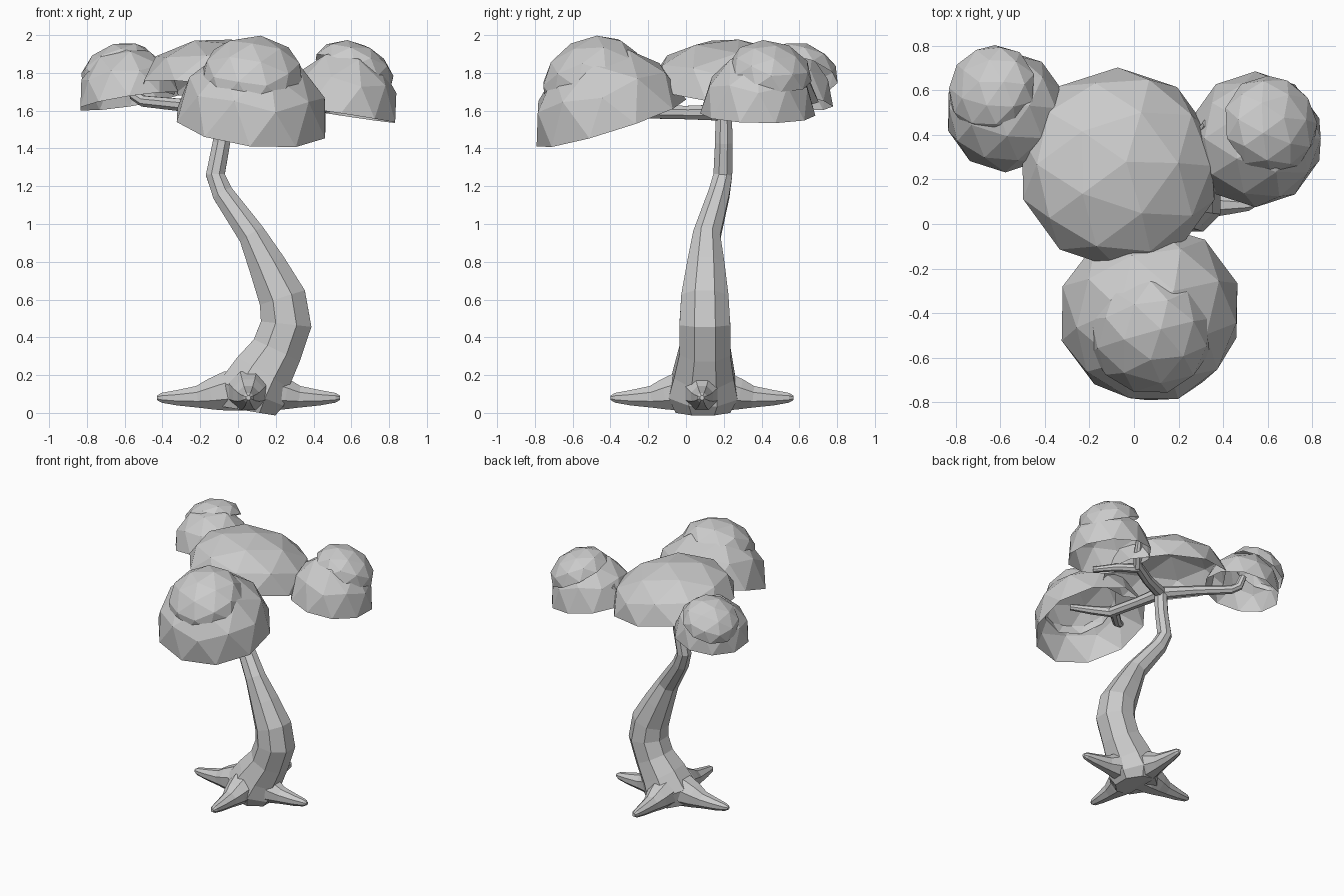
import bpy, bmesh, math
from mathutils import Vector, Matrix


def finish(name, bm):
    me = bpy.data.meshes.new(name)
    bm.normal_update()
    bm.to_mesh(me)
    bm.free()
    ob = bpy.data.objects.new(name, me)
    bpy.context.collection.objects.link(ob)
    return ob


def tube(name, pts, ref, sides=8):
    """Faceted tube through (x, y, z, radius) points."""
    bm = bmesh.new()
    P = [Vector(p[:3]) for p in pts]
    rings = []
    for i, p in enumerate(P):
        t = (P[min(i + 1, len(P) - 1)] - P[max(i - 1, 0)]).normalized()
        u = Vector(ref)
        u = (u - t * u.dot(t)).normalized()
        v = t.cross(u)
        ring = []
        for k in range(sides):
            a = 2 * math.pi * (k + 0.5) / sides
            ring.append(bm.verts.new(p + (u * math.cos(a) + v * math.sin(a)) * pts[i][3] * 1.04))
        rings.append(ring)
    for a, b in zip(rings, rings[1:]):
        for k in range(sides):
            j = (k + 1) % sides
            bm.faces.new((a[k], a[j], b[j], b[k]))
    bm.faces.new(rings[0][::-1])
    bm.faces.new(rings[-1])
    return finish(name, bm)


def dome(name, centre, r, h, normal):
    """Open half icosphere, rim centred at centre, leaning along normal."""
    bm = bmesh.new()
    bmesh.ops.create_icosphere(bm, subdivisions=2, radius=1)
    low = [v for v in bm.verts if v.co.z < -0.05]
    bmesh.ops.delete(bm, geom=low, context='VERTS')
    rot = Vector((0, 0, 1)).rotation_difference(Vector(normal).normalized())
    bm.transform(Matrix.Translation(centre) @ rot.to_matrix().to_4x4() @ Matrix.Diagonal((r, r, h, 1)))
    return finish(name, bm)


# Curved trunk
tube("trunk", [
    (0.055, 0.09, 0.01, 0.15), (0.07, 0.09, 0.10, 0.19), (0.13, 0.095, 0.21, 0.165),
    (0.205, 0.10, 0.33, 0.14), (0.255, 0.10, 0.47, 0.14), (0.235, 0.10, 0.61, 0.13),
    (0.155, 0.105, 0.78, 0.103), (0.075, 0.11, 0.94, 0.075), (-0.08, 0.175, 1.16, 0.058),
    (-0.12, 0.195, 1.26, 0.052), (-0.088, 0.20, 1.43, 0.048), (-0.08, 0.20, 1.60, 0.045)], (0, 1, 0))

# Four roots spreading from the base
for i in range(4):
    a = i * math.pi / 2
    c, s = math.cos(a), math.sin(a)
    prof = [(0.0, 0.12, 0.11), (0.12, 0.115, 0.108), (0.20, 0.098, 0.085), (0.27, 0.085, 0.06),
            (0.38, 0.08, 0.042), (0.46, 0.08, 0.027), (0.485, 0.08, 0.012)]
    tube(f"root_{i + 1}", [(0.055 + d * c, 0.085 + d * s, z, r) for d, z, r in prof], (0, 0, 1))

# Forked branches under the foliage
J = (-0.08, 0.20, 1.59, 0.045)
branches = {
    "left_branch": [J, (-0.30, 0.34, 1.63, 0.034), (-0.50, 0.48, 1.65, 0.03),
                    (-0.545, 0.51, 1.68, 0.03), (-0.57, 0.53, 1.76, 0.024)],
    "front_branch": [J, (-0.04, 0.0, 1.59, 0.037), (0.01, -0.24, 1.595, 0.037),
                     (0.12, -0.33, 1.61, 0.03), (0.24, -0.42, 1.63, 0.022)],
    "front_fork": [(0.0, -0.22, 1.595, 0.035), (-0.12, -0.33, 1.60, 0.032), (-0.20, -0.39, 1.64, 0.024)],
    "right_branch": [J, (0.10, 0.27, 1.60, 0.037), (0.25, 0.34, 1.63, 0.035),
                     (0.30, 0.40, 1.68, 0.03), (0.33, 0.45, 1.76, 0.022)],
    "right_fork": [(0.23, 0.33, 1.62, 0.033), (0.36, 0.24, 1.62, 0.028), (0.48, 0.12, 1.61, 0.02)],
}
for name, pts in branches.items():
    tube(name, pts, (0, 0, 1))

# Foliage domes with smaller caps sitting on them
dome("front_foliage", (0.07, -0.395, 1.535), 0.415, 0.41, (0.11, -0.30, 0.95))
dome("front_foliage_cap", (0.075, -0.50, 1.765), 0.28, 0.22, (0, -0.5, 0.87))
dome("middle_foliage", (-0.07, 0.25, 1.69), 0.455, 0.29, (0.12, 0.10, 0.98))
dome("left_foliage", (-0.575, 0.505, 1.65), 0.275, 0.29, (-0.15, 0.1, 0.97))
dome("left_foliage_cap", (-0.635, 0.60, 1.80), 0.21, 0.15, (-0.4, 0.25, 0.87))
dome("right_foliage", (0.545, 0.38, 1.58), 0.305, 0.35, (0.15, 0.02, 0.98))
dome("right_foliage_cap", (0.61, 0.445, 1.80), 0.225, 0.16, (0.4, 0.2, 0.9))
